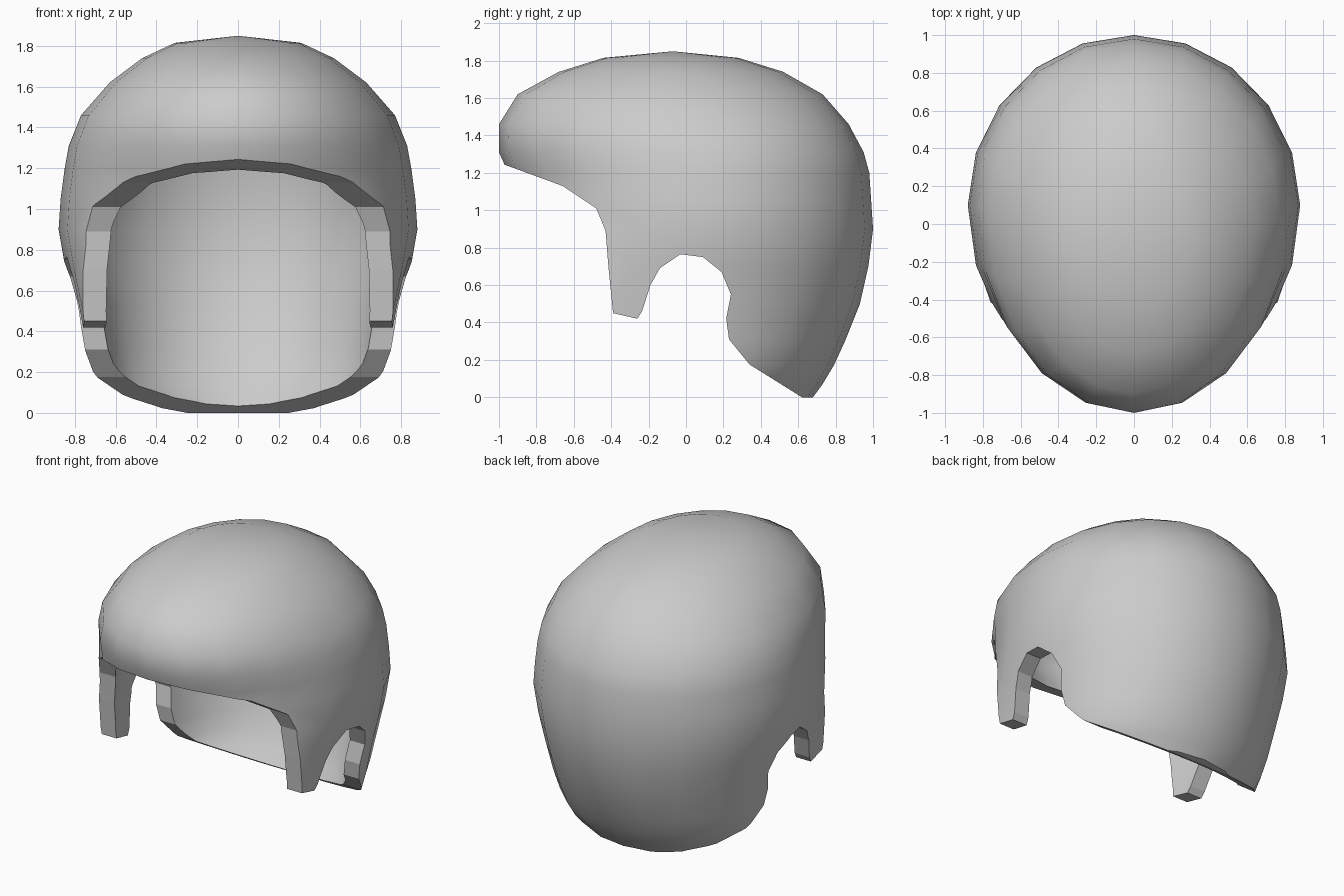
import bpy
import bmesh
import math
from mathutils import Vector
from mathutils.bvhtree import BVHTree
from mathutils.interpolate import poly_3d_calc

cube = bpy.data.objects.get("Cube")
if cube:
    bpy.data.objects.remove(cube, do_unlink=True)

SIDES = 20
THICKNESS = 0.11

# Dome rows from top to bottom: height, front y, back y, half width
ROWS = [
    (1.815, -0.44, 0.28, 0.31), (1.74, -0.68, 0.52, 0.47),
    (1.62, -0.9, 0.73, 0.63), (1.46, -1, 0.87, 0.77),
    (1.31, -1, 0.95, 0.83), (1.2, -0.95, 0.98, 0.85),
    (1.05, -0.91, 0.99, 0.87), (0.9, -0.93, 1, 0.88),
    (0.7, -1.15, 0.975, 0.845), (0.5, -1.5, 0.93, 0.8),
    (0.3, -1.7, 0.85, 0.77), (0.17, -1.7, 0.79, 0.74),
    (0.07, -1.6, 0.73, 0.69), (-0.08, -1.5, 0.62, 0.52),
    (-0.25, -1.4, 0.5, 0.35),
]

# Lower edge in side outline: brow, cheek tab, ear notch, neck
EDGE = [
    (-1.3, 1.36), (-0.96, 1.24), (-0.66, 1.13), (-0.48, 1.01), (-0.43, 0.89),
    (-0.415, 0.7), (-0.39, 0.45), (-0.26, 0.42), (-0.235, 0.46),
    (-0.19, 0.6), (-0.14, 0.69), (-0.03, 0.765), (0.09, 0.75),
    (0.19, 0.67), (0.24, 0.55), (0.215, 0.42), (0.23, 0.31),
    (0.34, 0.175), (0.62, 0), (1.4, 0), (1.4, 2.2), (-1.3, 2.2),
]


def add_object(name, bm):
    mesh = bpy.data.meshes.new(name)
    bm.to_mesh(mesh)
    bm.free()
    obj = bpy.data.objects.new(name, mesh)
    bpy.context.collection.objects.link(obj)
    return obj


def bake(obj):
    """Replace the object's mesh by its modified result."""
    bpy.context.view_layer.update()
    graph = bpy.context.evaluated_depsgraph_get()
    mesh = bpy.data.meshes.new_from_object(obj.evaluated_get(graph))
    obj.modifiers.clear()
    obj.data = mesh


def make_dome():
    bm = bmesh.new()
    rings = []
    for z, front, back, width in ROWS:
        centre = 0.1 - 0.18 * min(1, max(0, (z - 1.31) / 0.45))
        ring = []
        for i in range(SIDES):
            a = math.tau * i / SIDES
            depth = back - centre if math.sin(a) > 0 else centre - front
            ring.append(bm.verts.new((width * math.cos(a),
                                      centre + depth * math.sin(a), z)))
        rings.append(ring)
    crown = bm.verts.new((0, -0.07, 1.85))
    for i in range(SIDES):
        j = (i + 1) % SIDES
        bm.faces.new((crown, rings[0][i], rings[0][j]))
        for up, low in zip(rings, rings[1:]):
            bm.faces.new((up[i], low[i], low[j], up[j]))
    return add_object("helmet_shell", bm)


def make_cutter():
    bm = bmesh.new()
    face = bm.faces.new([bm.verts.new((-2, y, z)) for y, z in EDGE])
    result = bmesh.ops.extrude_face_region(bm, geom=[face])
    moved = [v for v in result["geom"] if isinstance(v, bmesh.types.BMVert)]
    bmesh.ops.translate(bm, verts=moved, vec=(4, 0, 0))
    bmesh.ops.recalc_face_normals(bm, faces=bm.faces)
    return add_object("outline_cutter", bm)


# Thick shell
helmet = make_dome()
wall = helmet.modifiers.new("wall", 'SOLIDIFY')
wall.thickness = THICKNESS
wall.offset = -1
wall.use_even_offset = True
helmet.modifiers.new("triangles", 'TRIANGULATE')
bake(helmet)
uncut = helmet.data

# Trim to the side outline
cutter = make_cutter()
cutter.hide_render = True
trim = helmet.modifiers.new("trim", 'BOOLEAN')
trim.operation = 'INTERSECT'
trim.solver = 'EXACT'
trim.object = cutter
bake(helmet)
bpy.data.objects.remove(cutter, do_unlink=True)

# Smooth shading on the curved walls, crisp rim
points = [v.co.copy() for v in uncut.vertices]
smooth = [v.normal.copy() for v in uncut.vertices]
tris = [tuple(p.vertices) for p in uncut.polygons]
tree = BVHTree.FromPolygons(points, tris)
mesh = helmet.data
normals = [Vector((0, 0, 1)) for _ in mesh.loops]
for poly in mesh.polygons:
    poly.use_smooth = True
    _, facing, _, gap = tree.find_nearest(poly.center)
    on_wall = gap < 0.01 and facing.dot(poly.normal) > 0.8
    for k in poly.loop_indices:
        normals[k] = poly.normal.copy()
        if on_wall:
            co = mesh.vertices[mesh.loops[k].vertex_index].co
            spot, _, index, _ = tree.find_nearest(co.lerp(poly.center, 0.02))
            tri = tris[index]
            weights = poly_3d_calc([points[v] for v in tri], spot)
            blend = Vector((0, 0, 0))
            for v, w in zip(tri, weights):
                blend += smooth[v] * w
            normals[k] = blend.normalized()
mesh.normals_split_custom_set(normals)

# Single grey finish
grey = bpy.data.materials.new("plain_grey")
grey.use_nodes = True
colour = (0.6, 0.6, 0.6, 1)
grey.diffuse_color = colour
for node in grey.node_tree.nodes:
    if node.type == 'BSDF_PRINCIPLED':
        node.inputs["Base Color"].default_value = colour
mesh.materials.clear()
mesh.materials.append(grey)
